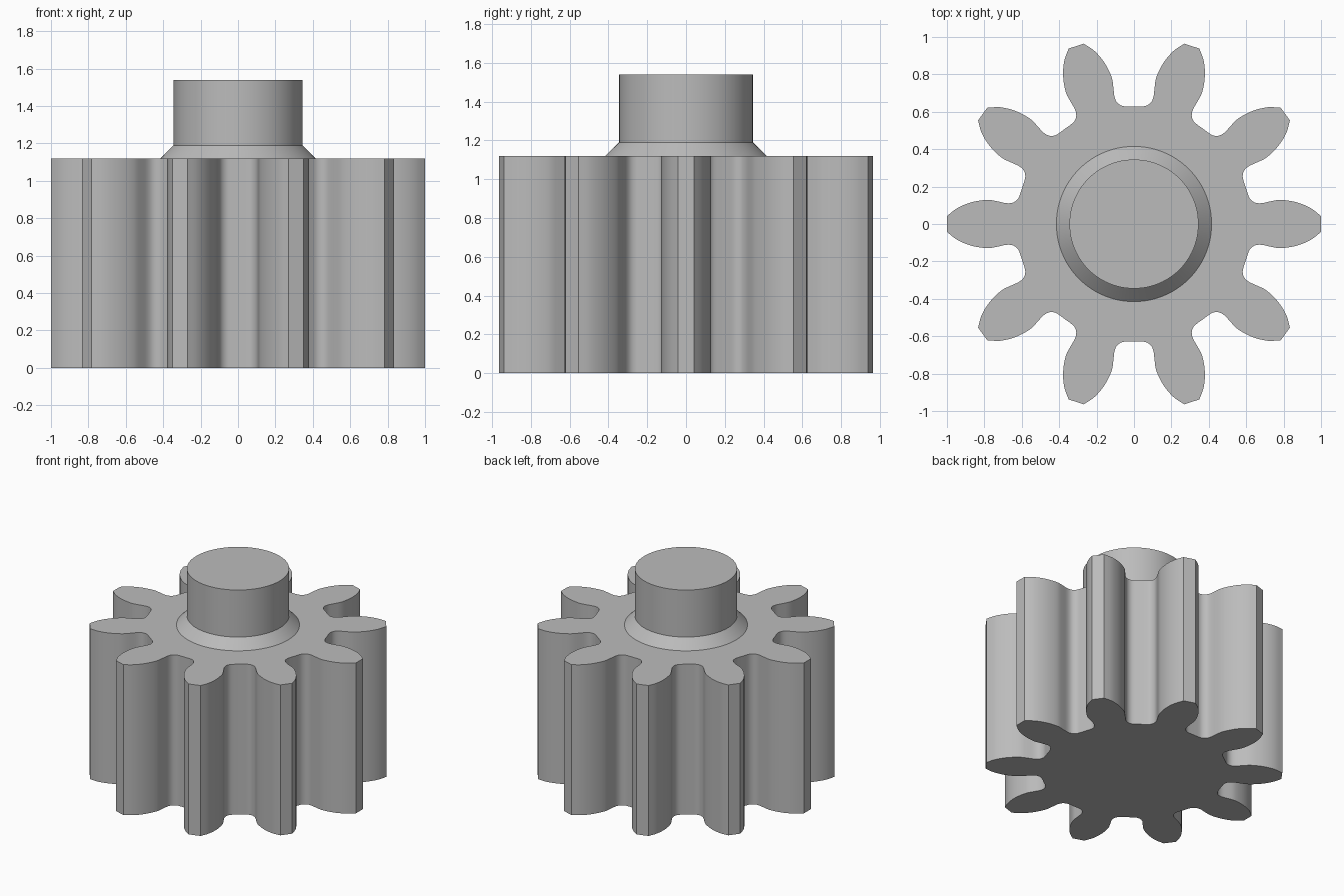
import bpy, bmesh, math
from mathutils import Vector, Matrix

cube = bpy.data.objects.get("Cube")
if cube:
    bpy.data.objects.remove(cube, do_unlink=True)

TEETH = 10
BODY_TOP, COLLAR_TOP, SHAFT_TOP = 1.12, 1.19, 1.54
COLLAR_R, SHAFT_R, SEGMENTS = 0.415, 0.345, 96

steel = bpy.data.materials.new("grey steel")
steel.use_nodes = True
GREY = (0.5, 0.5, 0.5, 1)
steel.diffuse_color = GREY
steel.node_tree.nodes["Principled BSDF"].inputs["Base Color"].default_value = GREY


def finish(name, bm):
    """Turn a bmesh into a smooth-shaded object with sharp corners."""
    bmesh.ops.recalc_face_normals(bm, faces=bm.faces)
    mesh = bpy.data.meshes.new(name)
    bm.to_mesh(mesh)
    bm.free()
    mesh.materials.append(steel)
    obj = bpy.data.objects.new(name, mesh)
    bpy.context.collection.objects.link(obj)
    bpy.ops.object.select_all(action="DESELECT")
    obj.select_set(True)
    bpy.context.view_layer.objects.active = obj
    bpy.ops.object.shade_smooth_by_angle(angle=math.radians(32))


def smooth_curve(points, steps=3):
    """Catmull-Rom curve through the points."""
    pts = [Vector(p) for p in points]
    pts = [2 * pts[0] - pts[1]] + pts + [2 * pts[-1] - pts[-2]]
    out = []
    for a, b, c, d in zip(pts, pts[1:], pts[2:], pts[3:]):
        for i in range(steps):
            t = i / steps
            out.append(0.5 * (2 * b + (c - a) * t + (2 * a - 5 * b + 4 * c - d) * t ** 2
                              + (3 * b - a - 3 * c + d) * t ** 3))
    return out + [pts[-2]]


# Gear body: half a tooth flank from tip to root, mirrored and repeated
root = math.radians(180 / TEETH)
flank = smooth_curve([(1.0, 0.042), (0.945, 0.085), (0.87, 0.116), (0.785, 0.129),
                      (0.73, 0.121), (0.68, 0.111), (0.645, 0.115), (0.62, 0.135),
                      (0.607, 0.165)])
flank.append(Vector((0.629 * math.cos(root), 0.629 * math.sin(root))))
tooth = [Vector((p.x, -p.y)) for p in reversed(flank[:-1])] + flank

bm = bmesh.new()
outline = []
for i in range(TEETH):
    turn = Matrix.Rotation(math.tau * i / TEETH, 3, "Z")
    outline += [bm.verts.new(turn @ p.to_3d()) for p in tooth]
base = bm.faces.new(outline)
top = bmesh.ops.extrude_face_region(bm, geom=[base], use_keep_orig=True)
bmesh.ops.translate(bm, vec=(0, 0, BODY_TOP),
                    verts=[g for g in top["geom"] if isinstance(g, bmesh.types.BMVert)])
finish("gear_body", bm)


def lathe(name, profile, cap=False):
    """Rings of (radius, height) joined into a round part, open below."""
    bm = bmesh.new()
    rings = [[bm.verts.new((r * math.cos(math.tau * i / SEGMENTS),
                            r * math.sin(math.tau * i / SEGMENTS), z))
              for i in range(SEGMENTS)] for r, z in profile]
    for low, high in zip(rings, rings[1:]):
        for i in range(SEGMENTS):
            j = (i + 1) % SEGMENTS
            bm.faces.new((low[i], low[j], high[j], high[i]))
    if cap:
        bm.faces.new(rings[-1])
    finish(name, bm)


# Hub: sloped collar and round shaft with a flat end
lathe("hub_shaft", [(COLLAR_R, BODY_TOP), (SHAFT_R, COLLAR_TOP), (SHAFT_R, SHAFT_TOP)], cap=True)
